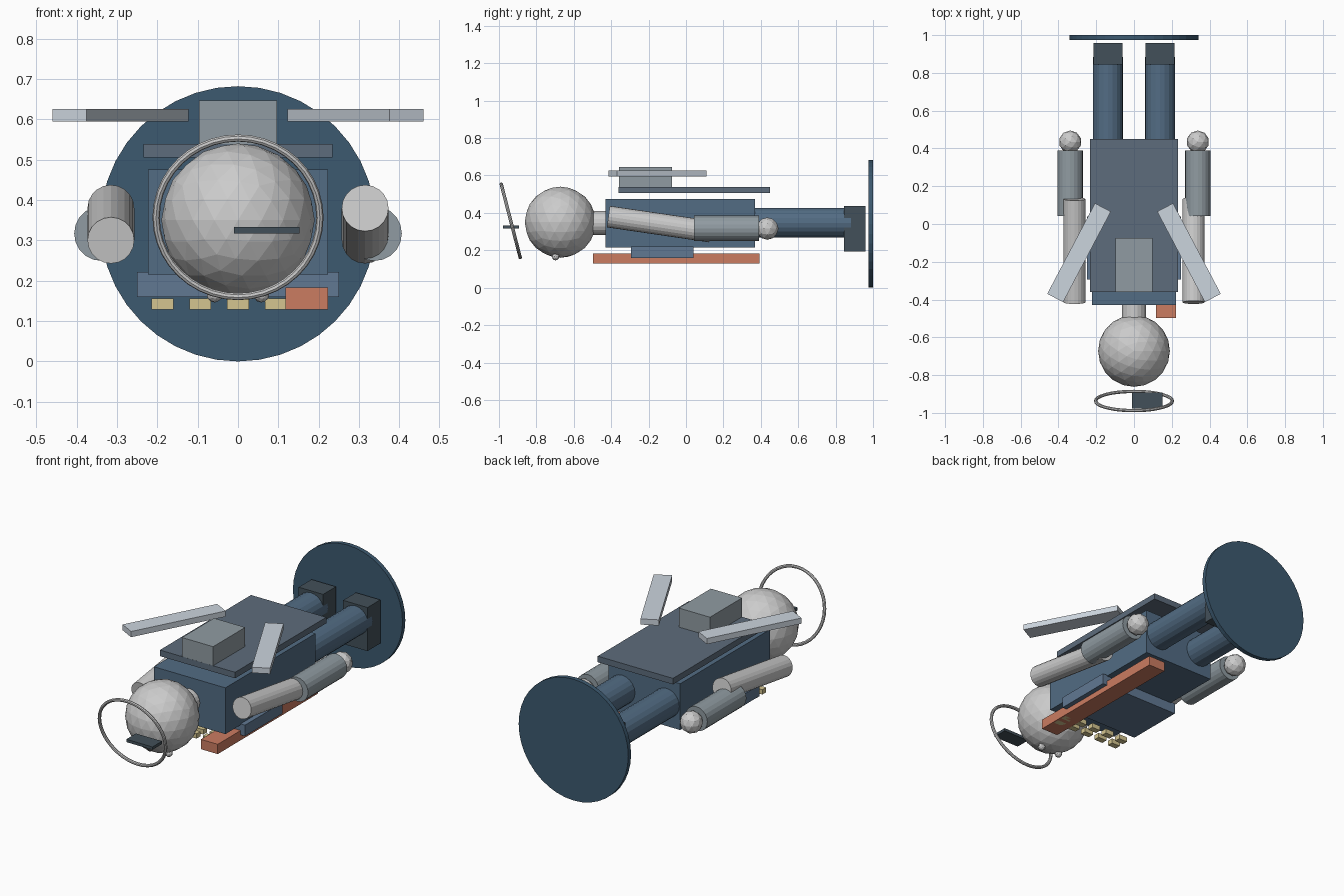
import bpy, math
from mathutils import Vector

if "Cube" in bpy.data.objects:
    bpy.data.objects.remove(bpy.data.objects["Cube"])


def material(name, rgb):
    m = bpy.data.materials.new(name)
    m.diffuse_color = (*rgb, 1)
    m.use_nodes = True
    m.node_tree.nodes["Principled BSDF"].inputs["Base Color"].default_value = m.diffuse_color
    return m


NAVY = material("navy", (0.045, 0.10, 0.16))
BLUE = material("blue", (0.085, 0.15, 0.23))
PLATE = material("plate_blue", (0.12, 0.19, 0.29))
SLATE = material("slate", (0.11, 0.15, 0.20))
DARK = material("dark", (0.055, 0.08, 0.10))
STEEL = material("steel", (0.28, 0.33, 0.36))
PALE = material("pale", (0.60, 0.66, 0.73))
ORANGE = material("orange", (0.60, 0.20, 0.12))
YELLOW = material("yellow", (0.66, 0.56, 0.28))


def finish(name, mat):
    o = bpy.context.object
    o.name = name
    if mat:
        o.data.materials.append(mat)
    return o


def box(name, center, size, mat=None, rot_z=0):
    bpy.ops.mesh.primitive_cube_add(size=1, location=center, rotation=(0, 0, rot_z))
    bpy.context.object.scale = size
    return finish(name, mat)


def rod(name, a, b, radius, mat=None, sides=20):
    a, b = Vector(a), Vector(b)
    d = b - a
    bpy.ops.mesh.primitive_cylinder_add(
        vertices=sides, radius=radius, depth=d.length, location=(a + b) / 2,
        rotation=d.to_track_quat('Z', 'Y').to_euler())
    return finish(name, mat)


def ball(name, center, radius, mat=None, detail=2):
    bpy.ops.mesh.primitive_ico_sphere_add(subdivisions=detail, radius=radius, location=center)
    return finish(name, mat)


# Base disc, standing upright under the feet
rod("base_disc", (0, 0.975, 0.341), (0, 1.0, 0.341), 0.341, NAVY, 40)

# Body, chest plate, back plate and pack
box("torso", (0, -0.03, 0.345), (0.445, 0.80, 0.26), BLUE)
box("chest_plate", (0, -0.127, 0.19), (0.50, 0.335, 0.062), PLATE)
box("back_plate", (0, 0.045, 0.522), (0.468, 0.81, 0.034), SLATE)
box("back_pack", (0, -0.217, 0.592), (0.194, 0.285, 0.108), STEEL)

# Head, neck and tilted ring
rod("neck", (0, -0.54, 0.347), (0, -0.40, 0.347), 0.064)
ball("head", (0, -0.672, 0.35), 0.19, None, 3)
bpy.ops.mesh.primitive_torus_add(
    major_radius=0.203, minor_radius=0.009, major_segments=40, minor_segments=8,
    location=(0, -0.937, 0.357), rotation=(math.radians(90 + 14.5), 0, 0))
finish("halo_ring", None)
box("ring_tab", (0.071, -0.935, 0.325), (0.162, 0.085, 0.016), DARK)

# Paired parts
for s, side in ((1, "right"), (-1, "left")):
    ball(f"eye_{side}", (s * 0.058, -0.697, 0.166), 0.02)
    # Arms swing in opposite directions
    rod(f"upper_arm_{side}", (s * 0.315, -0.415, 0.34 + s * 0.04),
        (s * 0.315, 0.132, 0.34 - s * 0.04), 0.058)
    rod(f"forearm_{side}", (s * 0.338, 0.043, 0.317), (s * 0.338, 0.39, 0.317), 0.068, STEEL)
    ball(f"hand_{side}", (s * 0.338, 0.435, 0.316), 0.06)
    rod(f"leg_{side}", (s * 0.138, 0.34, 0.347), (s * 0.138, 0.883, 0.347), 0.08, BLUE)
    box(f"foot_{side}", (s * 0.138, 0.902, 0.315), (0.152, 0.114, 0.245), DARK)
    box(f"wing_{side}", (s * 0.291, -0.152, 0.61), (0.095, 0.542, 0.032), PALE,
        s * math.radians(27.8))

# Blade along the chest
box("blade", (0.17, -0.053, 0.156), (0.105, 0.89, 0.055), ORANGE)

# Two rows of small chest studs
for row in range(2):
    for col in range(5):
        box(f"stud_{row}_{col}", (-0.187 + 0.0935 * col, -0.39 + 0.06 * row, 0.142),
            (0.054, 0.034, 0.027), YELLOW)
